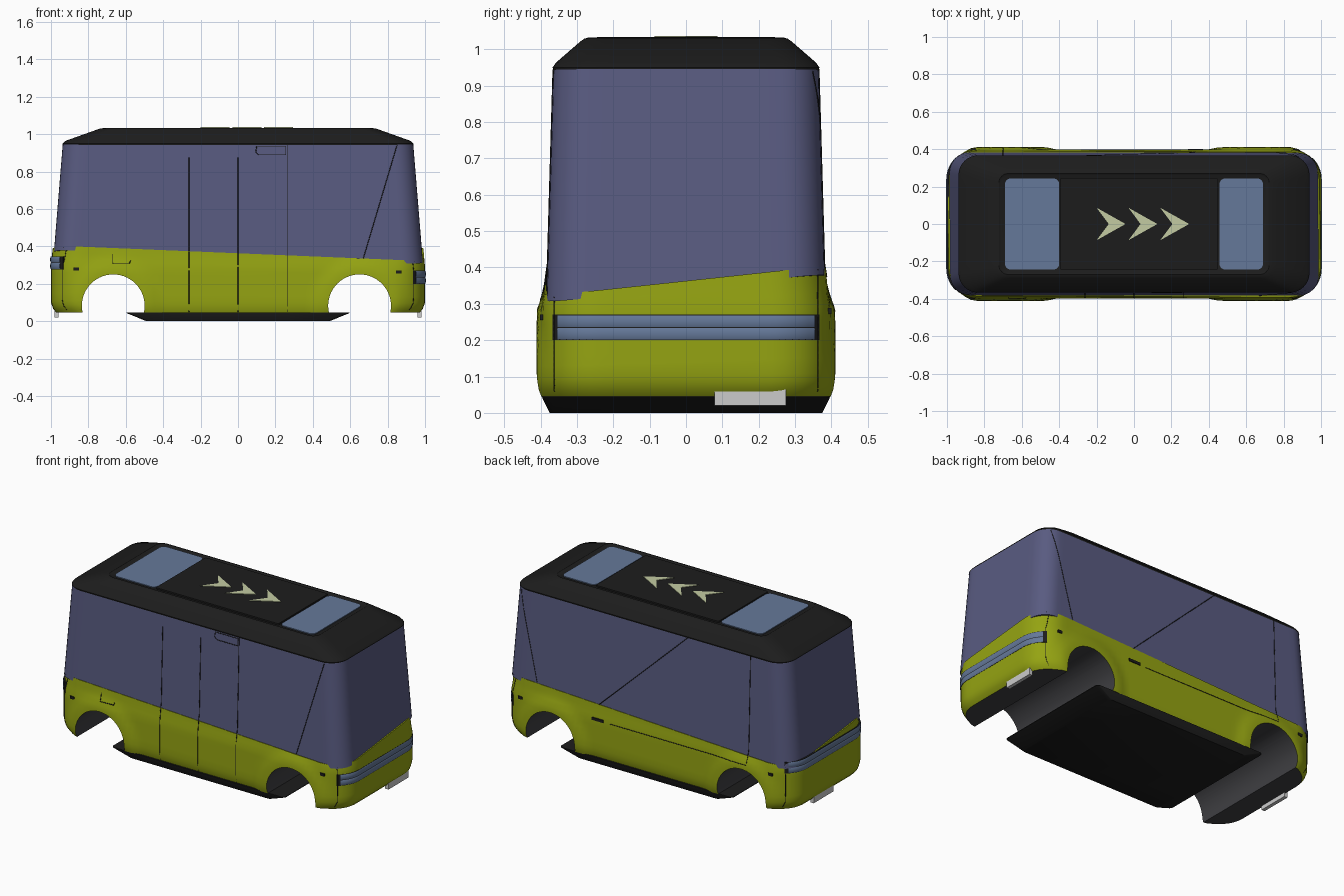
import bpy, bmesh, math
from mathutils import Vector
from mathutils.bvhtree import BVHTree

if "Cube" in bpy.data.objects:
    bpy.data.objects.remove(bpy.data.objects["Cube"])


def material(name, col):
    m = bpy.data.materials.new(name)
    m.diffuse_color = (*col, 1)
    m.use_nodes = True
    m.node_tree.nodes["Principled BSDF"].inputs["Base Color"].default_value = m.diffuse_color
    return m


GREEN = material("green_paint", (0.30, 0.37, 0.006))
GLASS = material("tinted_glass", (0.10, 0.105, 0.22))
BLACK = material("black_trim", (0.012, 0.012, 0.012))
DARK = material("wheel_well", (0.05, 0.05, 0.055))
BLUE = material("blue_glass", (0.13, 0.19, 0.32))
PALE = material("pale_arrow", (0.55, 0.60, 0.36))
PLATE = material("plate_grey", (0.6, 0.6, 0.6))


def add(name, bm, mat, smooth=True):
    bmesh.ops.recalc_face_normals(bm, faces=bm.faces[:])
    me = bpy.data.meshes.new(name)
    bm.to_mesh(me)
    bm.free()
    me.materials.append(mat)
    ob = bpy.data.objects.new(name, me)
    bpy.context.collection.objects.link(ob)
    if smooth:
        shade(ob)
    return ob


def shade(ob):
    bpy.ops.object.select_all(action='DESELECT')
    ob.select_set(True)
    bpy.context.view_layer.objects.active = ob
    bpy.ops.object.shade_smooth_by_angle(angle=math.radians(32))


def ring(hx, hy, r, n=8, nx=56, ny=12):
    """Rounded rectangle outline with subdivided sides."""
    pts = []
    for i, (sx, sy) in enumerate([(1, -1), (1, 1), (-1, 1), (-1, -1)]):
        arc = [math.radians(-90 + 90 * i + 90 * k / n) for k in range(n + 1)]
        pts += [(sx * (hx - r) + r * math.cos(a), sy * (hy - r) + r * math.sin(a)) for a in arc]
        x, y = pts[-1]
        m, end = (ny, (x, -y)) if i % 2 == 0 else (nx, (-x, y))
        pts += [(x + (end[0] - x) * k / m, y + (end[1] - y) * k / m) for k in range(1, m)]
    return pts


def loft(name, rings, mat, smooth=True, closed_ends=True, loop=False):
    bm = bmesh.new()
    vs = [[bm.verts.new(p) for p in r] for r in rings]
    n = len(rings[0])
    pairs = list(zip(vs, vs[1:]))
    for a, b in pairs:
        for i in range(n):
            bm.faces.new((a[i], a[(i + 1) % n], b[(i + 1) % n], b[i]))
    if closed_ends:
        bm.faces.new(vs[0])
        bm.faces.new(vs[-1])
    return add(name, bm, mat, smooth)


def box(name, lo, hi, mat):
    return loft(name, [[(lo[0], lo[1], z), (hi[0], lo[1], z), (hi[0], hi[1], z), (lo[0], hi[1], z)]
                       for z in (lo[2], hi[2])], mat, False)


def interp(table, z):
    for a, b in zip(table, table[1:]):
        if z <= b[0]:
            t = max(0, (z - a[0]) / (b[0] - a[0]))
            return [p + (q - p) * t for p, q in zip(a[1:], b[1:])]
    return table[-1][1:]


def belt(x, y):
    return 0.363 + 0.105 * x * y


# Lower body: twisted belt line, tucked-in sill and flared arches
ARCHES, ARCH_Z, ARCH_R = (-0.667, 0.65), 0.082, 0.168
SILL = [(0.045, 0.030, 0.012), (0.065, 0.012, 0.005), (0.10, 0, 0), (0.29, 0, 0), (0.33, 0.004, 0.007), (0.41, 0.010, 0.013)]
rings = []
for t in (0, 0.06, 0.12, 0.18, 0.3, 0.4, 0.5, 0.6, 0.7, 0.8, 0.9, 1):
    row = []
    for x, y in ring(1, 0.397, 0.16):
        z = 0.045 + t * (belt(x, y) - 0.045)
        dx, dy = interp(SILL, z)
        d = min(math.hypot(x - a, z - ARCH_Z) for a in ARCHES)
        w = min(1, max(0, (0.27 - d) / 0.08))
        w = w * w * (3 - 2 * w)
        row.append((x * (1 - dx), y * (1 - dy / 0.397) * (1 + 0.034 * w), z))
    rings.append(row)
rings.append([(x * 0.96, y * 0.94, z - 0.006) for x, y, z in rings[-1]])
body = loft("lower_body", rings, GREEN, False)
body.data.materials.append(DARK)
for a in ARCHES:
    circle = [(a + ARCH_R * math.cos(math.tau * k / 56), ARCH_Z + ARCH_R * math.sin(math.tau * k / 56)) for k in range(56)]
    cut = loft("arch_cutter", [[(x, y, z) for x, z in circle] for y in (-0.6, 0.6)], DARK, False)
    cut.hide_render = True
    mod = body.modifiers.new("arch", 'BOOLEAN')
    mod.operation, mod.solver, mod.object = 'DIFFERENCE', 'EXACT', cut
    mod.material_mode = 'TRANSFER'
    bpy.context.view_layer.objects.active = body
    bpy.ops.object.modifier_apply(modifier=mod.name)
    bpy.data.objects.remove(cut)
for p in body.data.polygons:
    if p.center.z < 0.05 and p.normal.z < -0.9:
        p.material_index = 1
shade(body)

# Glazed upper body, tapering to the roof
rings = []
for t in (0, 0.33, 0.66, 1):
    row = []
    for x, y in ring(1, 1, 0.1):
        pass
    for x, y in ring(0.985, 0.382, 0.11):
        z0 = belt(x, y) - 0.02
        z = z0 + t * (0.95 - z0)
        k = (z - 0.36) / 0.59
        row.append((x * (1 - 0.049 * k), y * (1 - 0.045 * k), z))
    rings.append(row)
glass = loft("window_band", rings, GLASS)

# Roof with chamfered edge and shallow tray
ROOF = [(0.936, 0.365, 0.105, 0.942), (0.938, 0.367, 0.105, 0.950), (0.925, 0.358, 0.10, 0.963),
        (0.76, 0.290, 0.07, 1.022), (0.74, 0.280, 0.06, 1.029), (0.722, 0.270, 0.05, 1.032),
        (0.708, 0.258, 0.04, 1.025)]
loft("roof", [[(x, y, z) for x, y in ring(a, b, r)] for a, b, r, z in ROOF], BLACK)


def slab(name, x0, x1, hy, r, z0, z1, mat):
    c, h = (x0 + x1) / 2, (x1 - x0) / 2
    return loft(name, [[(x + c, y, z) for x, y in ring(h, hy, r, 6, 4, 4)] for z in (z0, z1)], mat)


slab("roof_centre_panel", -0.395, 0.45, 0.245, 0.01, 1.02, 1.034, BLACK)
slab("roof_window_left", -0.69, -0.40, 0.243, 0.03, 1.02, 1.030, BLUE)
slab("roof_window_right", 0.457, 0.69, 0.243, 0.03, 1.02, 1.030, BLUE)

# Roof arrows
for i, x in enumerate((-0.20, -0.03, 0.14)):
    shape = [(x, 0.087), (x + 0.065, 0), (x, -0.087), (x + 0.155, 0)]
    loft(f"roof_arrow_{i + 1}", [[(*p, z) for p in shape] for z in (1.03, 1.037)], PALE, False)

# Floor pan
loft("floor_pan", [[(x, y, z) for x, y in ring(a, b, 0.02, 3, 4, 4)]
                   for a, b, z in ((0.49, 0.375, 0.0), (0.595, 0.396, 0.043), (0.595, 0.396, 0.047))], BLACK)


# Wrap-round light bars on both ends
def end_band(name, s, ylim, prof, mat):
    r, hy = 0.16, 0.397
    rows = []
    for k in range(41):
        y = ylim * (k / 20 - 1)
        q = max(0, abs(y) - hy + r)
        c = math.sqrt(r * r - q * q) / r
        nrm = Vector((c, math.copysign(q / r, y)))
        base = Vector((1 - r + r * c, y))
        rows.append([(s * (base.x + nrm.x * o), base.y + nrm.y * o, z) for o, z in prof])
    return loft(name, rows, mat)


for s, z, tag in ((1, 0.200, "right"), (-1, 0.277, "left")):
    end_band(f"light_recess_{tag}", s, 0.366, [(-0.01, z), (0.001, z), (0.001, z + 0.07), (-0.01, z + 0.07)], BLACK)
    for i in range(2):
        a = z + 0.002 + 0.034 * i
        end_band(f"light_bar_{tag}_{i + 1}", s, 0.352,
                 [(-0.01, a), (0.001, a), (0.004, a + 0.008), (0.004, a + 0.024), (0.001, a + 0.032), (-0.01, a + 0.032)], BLUE)

# Number plates
box("plate_right", (0.960, 0.078, 0.02), (0.982, 0.275, 0.064), PLATE)
box("plate_left", (-0.982, -0.05, 0.02), (-0.960, 0.145, 0.064), PLATE)

# Panel seams draped onto the shell
bpy.context.view_layer.update()
dg = bpy.context.evaluated_depsgraph_get()
trees = [BVHTree.FromObject(o, dg) for o in (body, glass)]


def drape(u, z, side):
    o, d = {'front': ((u, -2, z), (0, 1, 0)), 'back': ((u, 2, z), (0, -1, 0)),
            'right': ((2, u, z), (-1, 0, 0)), 'left': ((-2, u, z), (1, 0, 0))}[side]
    hits = [h for h in (t.ray_cast(Vector(o), Vector(d)) for t in trees) if h[0]]
    return min(hits, key=lambda h: h[3])[0] if hits else None


def seam(name, side, *pts):
    path = []
    for (u0, z0), (u1, z1) in zip(pts, pts[1:]):
        path += [drape(u0 + (u1 - u0) * k / 16, z0 + (z1 - z0) * k / 16, side) for k in range(17)]
    path = [p for p in path if p]
    cu = bpy.data.curves.new(name, 'CURVE')
    cu.dimensions, cu.bevel_depth, cu.bevel_resolution = '3D', 0.0022, 0
    sp = cu.splines.new('POLY')
    sp.points.add(len(path) - 1)
    for q, p in zip(sp.points, path):
        q.co = (*p, 1)
    cu.materials.append(BLACK)
    bpy.context.collection.objects.link(bpy.data.objects.new(name, cu))


seam("door_seam_left", 'front', (-0.262, 0.05), (-0.262, 0.875))
seam("door_seam_middle", 'front', (0, 0.05), (0, 0.875))
seam("door_seam_right", 'front', (0.263, 0.05), (0.263, 0.945))
seam("door_display_outline", 'front', (0.10, 0.935), (0.255, 0.935), (0.255, 0.89), (0.11, 0.89), (0.095, 0.905), (0.10, 0.935))
seam("charge_flap_outline", 'front', (-0.67, 0.36), (-0.67, 0.31), (-0.58, 0.31), (-0.575, 0.325))
seam("front_pillar_seam", 'front', (0.67, 0.335), (0.85, 0.94))
seam("back_pillar_seam", 'back', (0.76, 0.40), (0.89, 0.94))
seam("back_diagonal_seam", 'back', (0.33, 0.375), (-0.27, 0.945))
seam("back_vertical_seam", 'back', (-0.70, 0.29), (-0.70, 0.945))
seam("slide_rail_seam", 'back', (0.25, 0.28), (-0.70, 0.28))
for side in ("right", "left"):
    for y in (-0.362, 0.362):
        seam(f"bumper_seam_{side}", side, (y, 0.06), (y, belt(1 if side == "right" else -1, y) - 0.005))

# Side markers and door handle
for side, u, z, w in (("front", -0.865, 0.28, 0.014), ("front", 0.86, 0.263, 0.014), ("back", 0.865, 0.28, 0.014),
                      ("back", -0.86, 0.263, 0.014), ("back", 0.33, 0.285, 0.04)):
    p = drape(u, z, side)
    name = "door_handle" if w > 0.03 else "side_marker"
    box(name, p - Vector((w, 0.006, 0.008)), p + Vector((w, 0.006, 0.008)), BLACK)
